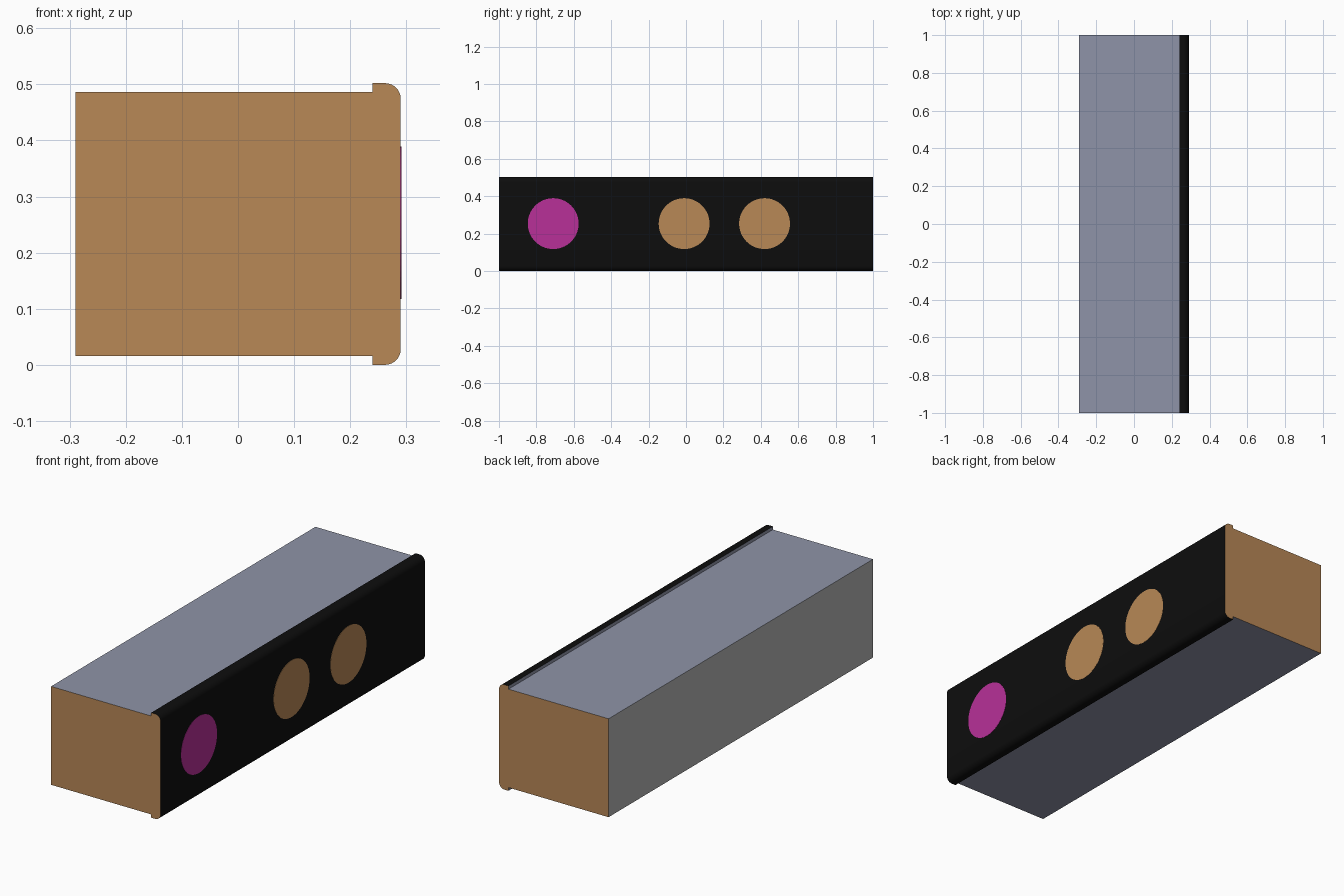
import bpy, bmesh
from math import cos, sin, pi, radians
from mathutils import Matrix

if "Cube" in bpy.data.objects:
    bpy.data.objects.remove(bpy.data.objects["Cube"])


def material(name, r, g, b):
    lin = lambda c: (c / 255 / 12.92) if c < 11 else ((c / 255 + 0.055) / 1.055) ** 2.4
    m = bpy.data.materials.new(name)
    m.diffuse_color = (lin(r), lin(g), lin(b), 1)
    m.use_nodes = True
    m.node_tree.nodes["Principled BSDF"].inputs["Base Color"].default_value = m.diffuse_color
    return m


TAN = material("tan", 184, 136, 86)
BLUE = material("blue_grey", 143, 148, 168)
BLACK = material("black", 13, 13, 13)
GREY = material("grey", 180, 180, 180)
PINK = material("magenta", 184, 48, 152)


def add_object(name, bm, mats):
    bmesh.ops.recalc_face_normals(bm, faces=bm.faces[:])
    me = bpy.data.meshes.new(name)
    bm.to_mesh(me)
    bm.free()
    for m in mats:
        me.materials.append(m)
    ob = bpy.data.objects.new(name, me)
    bpy.context.collection.objects.link(ob)
    return ob


# Lip profile: two rounded corners on the front edge
H, X, LIP, R, STEP, N = 0.502, 0.29, 0.24, 0.028, 0.0155, 8


def corner(cz, start):
    return [(X - R + R * cos(start + i * pi / 2 / N), cz + R * sin(start + i * pi / 2 / N))
            for i in range(N + 1)]


lip = [(LIP, 0)] + corner(R, -pi / 2) + corner(H - R, 0) + [(LIP, H)]
profile = [(-X, STEP), (LIP, STEP)] + lip + [(LIP, H - STEP), (-X, H - STEP)]

# Long body: profile swept along y, with coloured faces
bm = bmesh.new()
front = [bm.verts.new((x, -1, z)) for x, z in profile]
back = [bm.verts.new((x, 1, z)) for x, z in profile]
n = len(profile)
for i in range(n):
    j = (i + 1) % n
    f = bm.faces.new((front[i], front[j], back[j], back[i]))
    if i == n - 1:
        f.material_index = 3
    elif 2 <= i < n - 3:
        f.material_index = 2
    else:
        f.material_index = 1
for ring in (front, back):
    bm.faces.new(ring).material_index = 0
body = add_object("body", bm, [TAN, BLUE, BLACK, GREY])
bpy.context.view_layer.objects.active = body
body.select_set(True)
bpy.ops.object.shade_smooth_by_angle(angle=radians(30))
body.select_set(False)

# Round spots lying flush on the black face
for k, (y, mat) in enumerate([(-0.71, PINK), (-0.01, TAN), (0.42, TAN)]):
    bm = bmesh.new()
    bmesh.ops.create_cone(bm, cap_ends=True, segments=64, radius1=0.136, radius2=0.136, depth=0.002,
                          matrix=Matrix.Translation((X, y, 0.253)) @ Matrix.Rotation(pi / 2, 4, 'Y'))
    add_object(f"round_spot_{k + 1}", bm, [mat])
